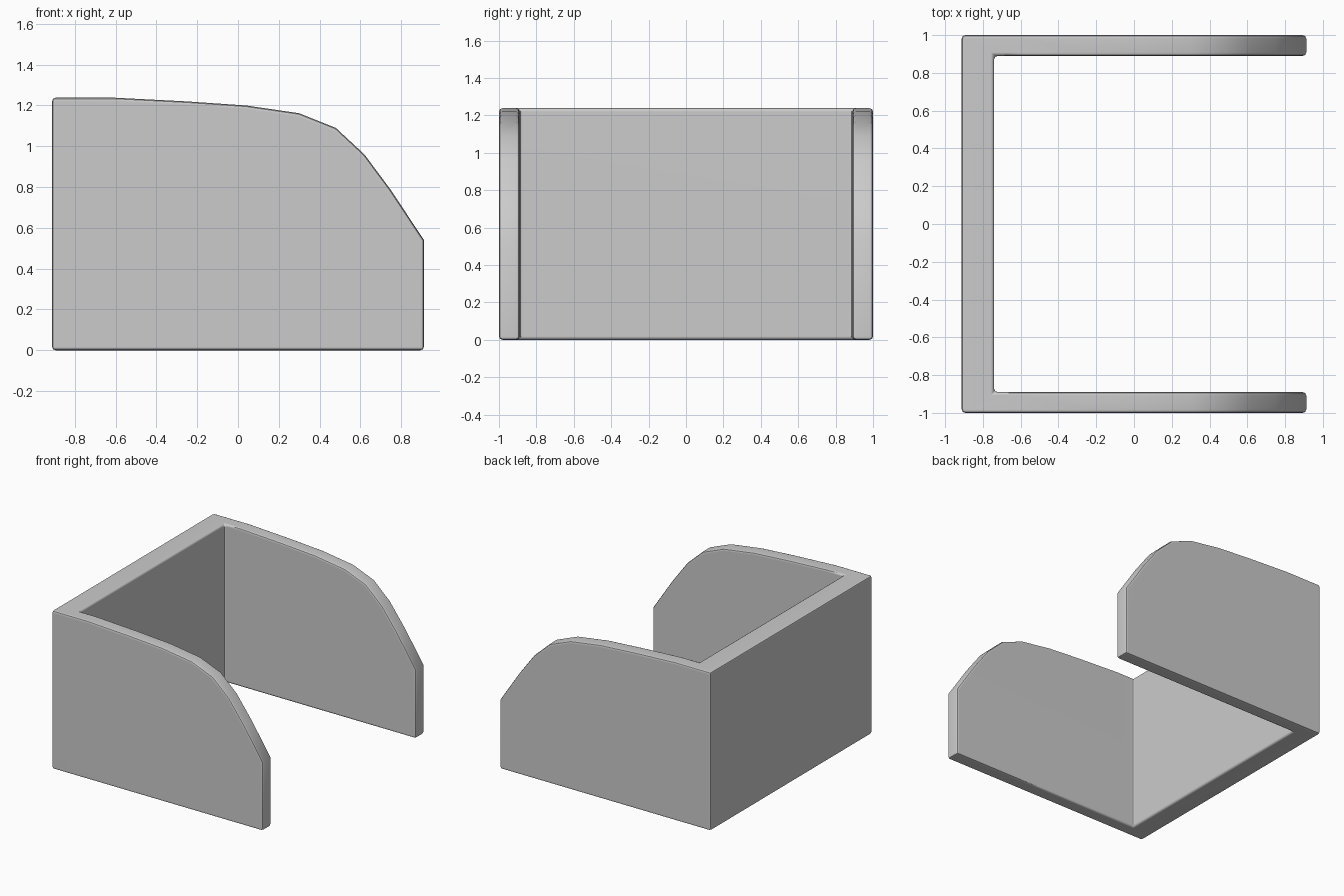
import bpy, bmesh

if "Cube" in bpy.data.objects:
    bpy.data.objects.remove(bpy.data.objects["Cube"])

# Side outline in x, z: flat base, square back, sloping rounded front
PROFILE = [(-0.912, 0), (0.912, 0), (0.912, 0.54), (0.75, 0.785), (0.62, 0.96),
           (0.48, 1.09), (0.30, 1.162), (0.04, 1.20), (-0.25, 1.22),
           (-0.60, 1.238), (-0.912, 1.238)]


def prism(name, outline, half_width):
    """Extrude an x, z outline symmetrically along y."""
    bm = bmesh.new()
    face = bm.faces.new([bm.verts.new((x, -half_width, z)) for x, z in outline])
    ext = bmesh.ops.extrude_face_region(bm, geom=[face])["geom"]
    moved = [g for g in ext if isinstance(g, bmesh.types.BMVert)]
    bmesh.ops.translate(bm, verts=moved, vec=(0, 2 * half_width, 0))
    bmesh.ops.recalc_face_normals(bm, faces=bm.faces)
    mesh = bpy.data.meshes.new(name)
    bm.to_mesh(mesh)
    bm.free()
    obj = bpy.data.objects.new(name, mesh)
    bpy.context.collection.objects.link(obj)
    return obj


# Three-sided shell: back wall and two side walls
shell = prism("three_sided_shell", PROFILE, 1.0)

# Open interior, removed from the solid block
cutter = prism("interior_cutter", [(-0.74, -1), (2, -1), (2, 3), (-0.74, 3)], 0.89)
cutter.hide_render = True

cut = shell.modifiers.new("hollow", 'BOOLEAN')
cut.operation = 'DIFFERENCE'
cut.solver = 'EXACT'
cut.object = cutter

# Soft edges on the walls
bevel = shell.modifiers.new("soft_edges", 'BEVEL')
bevel.width = 0.018
bevel.segments = 2
bevel.limit_method = 'ANGLE'
bevel.angle_limit = 0.7

bpy.context.view_layer.objects.active = shell
shell.select_set(True)
for name in ("hollow", "soft_edges"):
    bpy.ops.object.modifier_apply(modifier=name)
bpy.data.objects.remove(cutter, do_unlink=True)

bpy.ops.object.shade_smooth_by_angle(angle=0.7)
weighted = shell.modifiers.new("weighted_normals", 'WEIGHTED_NORMAL')
weighted.keep_sharp = True
